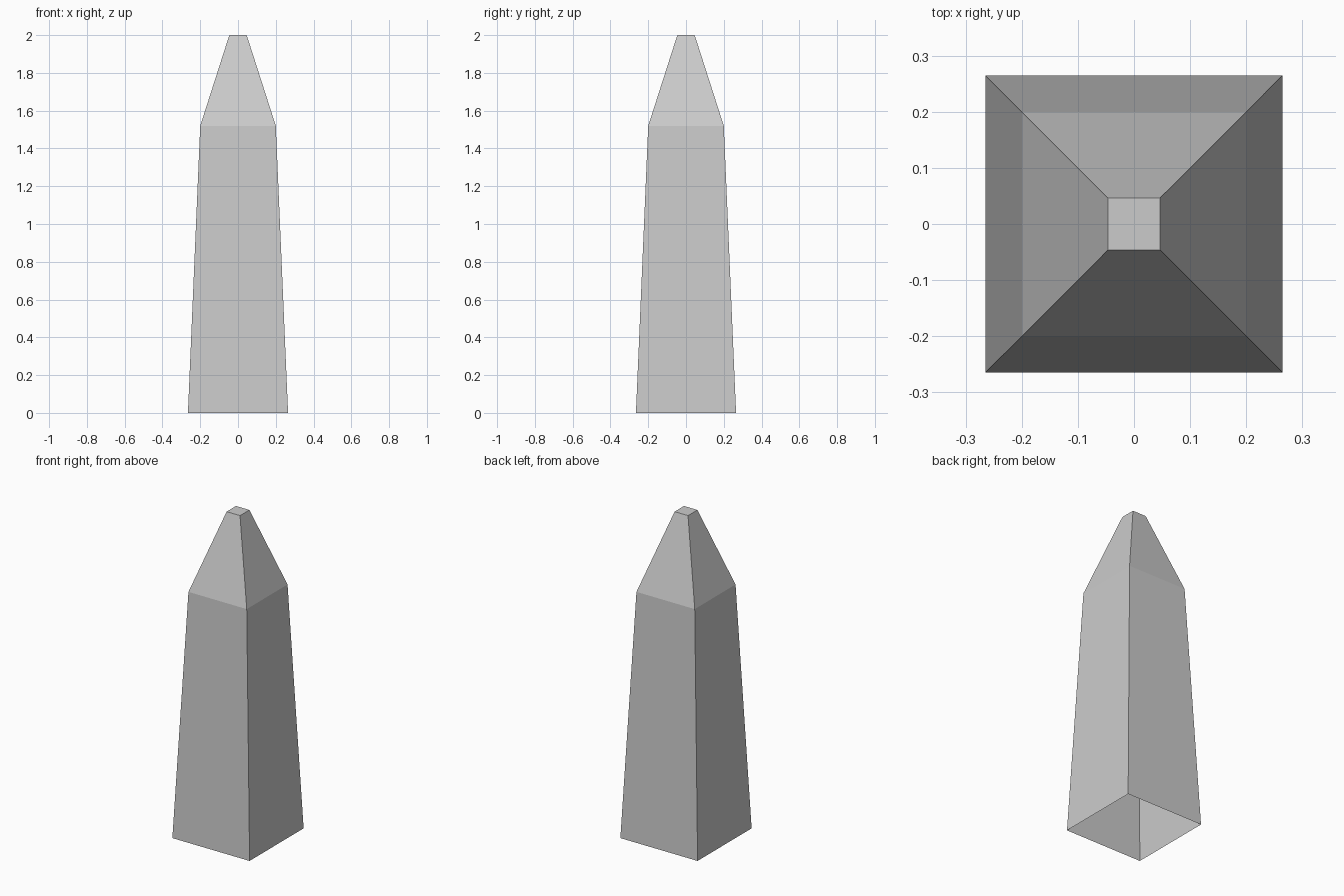
import bpy
import bmesh

if "Cube" in bpy.data.objects:
    bpy.data.objects.remove(bpy.data.objects["Cube"])

# Square cross-sections from bottom to top: (half width, height)
SECTIONS = [(0.265, 0.0), (0.2, 1.52), (0.046, 2.0)]


def square_ring(bm, half, z):
    corners = [(-1, -1), (1, -1), (1, 1), (-1, 1)]
    return [bm.verts.new((x * half, y * half, z)) for x, y in corners]


# Obelisk: tapered shaft and steeper tip, open underneath
bm = bmesh.new()
rings = [square_ring(bm, half, z) for half, z in SECTIONS]
for low, high in zip(rings, rings[1:]):
    for i in range(4):
        j = (i + 1) % 4
        bm.faces.new((low[i], low[j], high[j], high[i]))

# Small flat cap
bm.faces.new(rings[-1])

mesh = bpy.data.meshes.new("obelisk")
bm.to_mesh(mesh)
bm.free()
obelisk = bpy.data.objects.new("obelisk", mesh)
bpy.context.collection.objects.link(obelisk)
